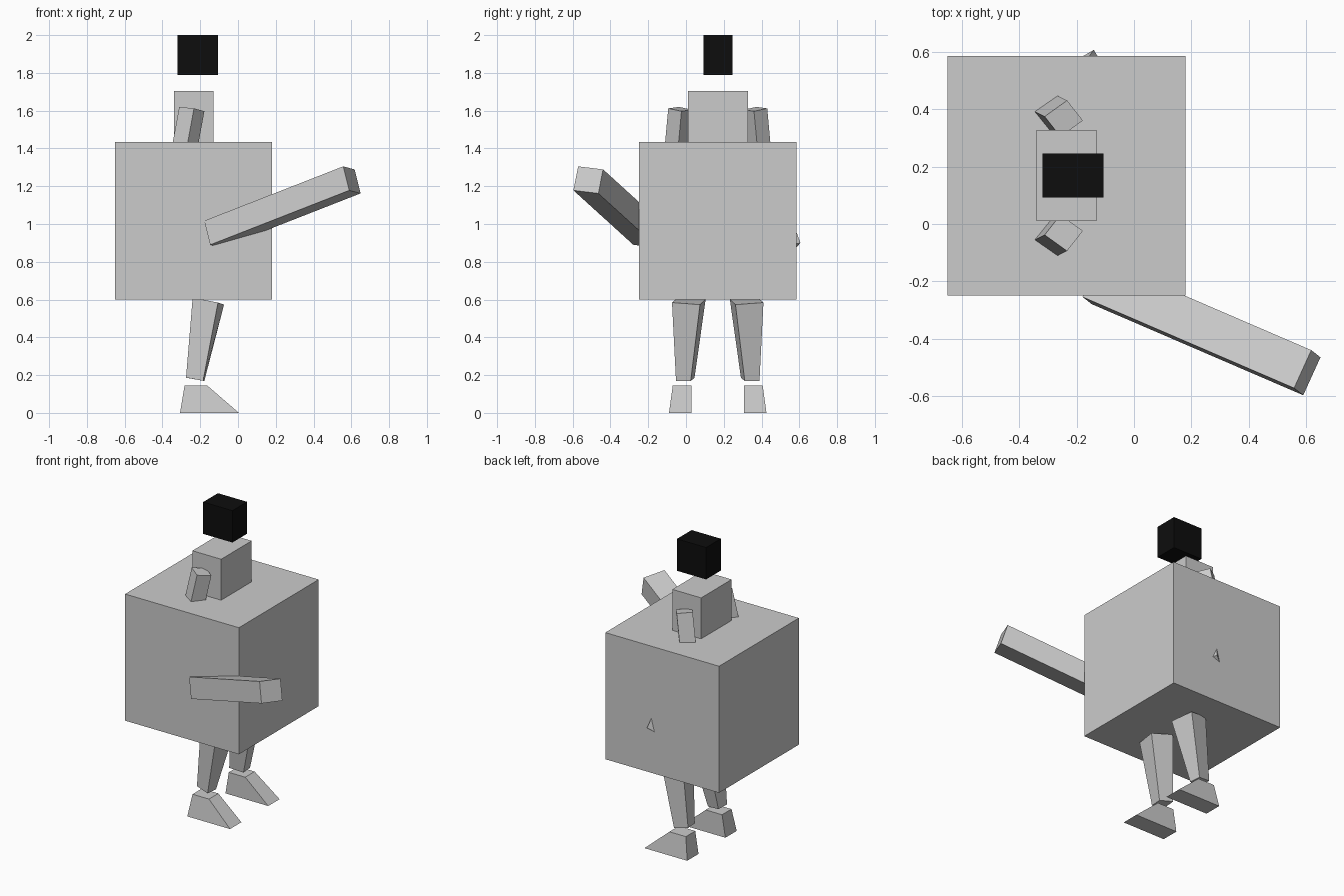
import bpy
import bmesh
from mathutils import Vector

MID_Y = 0.168  # symmetry plane of the paired limbs

cube = bpy.data.objects.get("Cube")
if cube:
    bpy.data.objects.remove(cube, do_unlink=True)


def make_material(name, value):
    mat = bpy.data.materials.new(name)
    mat.use_nodes = True
    colour = (value, value, value, 1)
    mat.diffuse_color = colour
    mat.node_tree.nodes["Principled BSDF"].inputs["Base Color"].default_value = colour
    return mat


grey = make_material("light_grey", 0.6)
black = make_material("black", 0.004)


def hexahedron(name, bottom, top, mat=grey, mirror=False):
    """Six-sided block between two four-cornered ends."""
    bm = bmesh.new()
    flip = lambda p: (p[0], 2 * MID_Y - p[1], p[2]) if mirror else tuple(p)
    low = [bm.verts.new(flip(p)) for p in bottom]
    high = [bm.verts.new(flip(p)) for p in top]
    bm.faces.new(low)
    bm.faces.new(high)
    for i in range(4):
        j = (i + 1) % 4
        bm.faces.new((low[i], low[j], high[j], high[i]))
    bmesh.ops.recalc_face_normals(bm, faces=bm.faces)
    mesh = bpy.data.meshes.new(name)
    bm.to_mesh(mesh)
    bm.free()
    mesh.materials.append(mat)
    obj = bpy.data.objects.new(name, mesh)
    bpy.context.collection.objects.link(obj)
    return obj


def rect(x0, x1, y0, y1, z):
    return [(x0, y0, z), (x1, y0, z), (x1, y1, z), (x0, y1, z)]


def box(name, x, y, z, mat=grey):
    return hexahedron(name, rect(*x, *y, z[0]), rect(*x, *y, z[1]), mat)


def bar(name, corner, side_a, side_b, length, mirror=False):
    """Straight bar grown from one corner along three edges."""
    c, a, b, l = map(Vector, (corner, side_a, side_b, length))
    end = [c, c + a, c + a + b, c + b]
    return hexahedron(name, end, [p + l for p in end], mirror=mirror)


# Body, chest and head
box("large_body_cube", (-0.65, 0.18), (-0.248, 0.584), (0.60, 1.435))
box("chest", (-0.34, -0.13), (0.01, 0.328), (1.25, 1.705))
box("head", (-0.319, -0.106), (0.093, 0.246), (1.79, 2.0), black)

# Paired upper arms, legs and feet
for side, mirror in (("right", False), ("left", True)):
    bar(side + "_upper_arm", (-0.233, -0.094, 1.612), (-0.078, 0.056, 0.008),
        (0.055, 0.070, -0.015), (-0.07, -0.035, -0.38), mirror)
    hexahedron(side + "_leg",
               [(-0.185, -0.053, 0.17), (-0.178, 0.025, 0.17),
                (-0.268, 0.045, 0.185), (-0.275, -0.035, 0.187)],
               [(-0.106, -0.074, 0.584), (-0.074, 0.074, 0.573),
                (-0.215, 0.104, 0.602), (-0.24, -0.044, 0.61)], mirror=mirror)
    hexahedron(side + "_foot", rect(-0.307, 0.005, -0.09, 0.028, 0),
               rect(-0.283, -0.163, -0.07, 0.028, 0.145), mirror=mirror)

# Raised forearm, and the other one mostly buried in the body
bar("right_forearm", (-0.147, -0.279, 0.89), (-0.032, 0.025, 0.127),
    (0.060, 0.132, -0.016), (0.736, -0.317, 0.288))
bar("left_forearm", (-0.14, 0.606, 0.90), (-0.034, -0.047, 0.127),
    (0.071, -0.119, -0.027), (-0.34, -0.197, -0.215))
